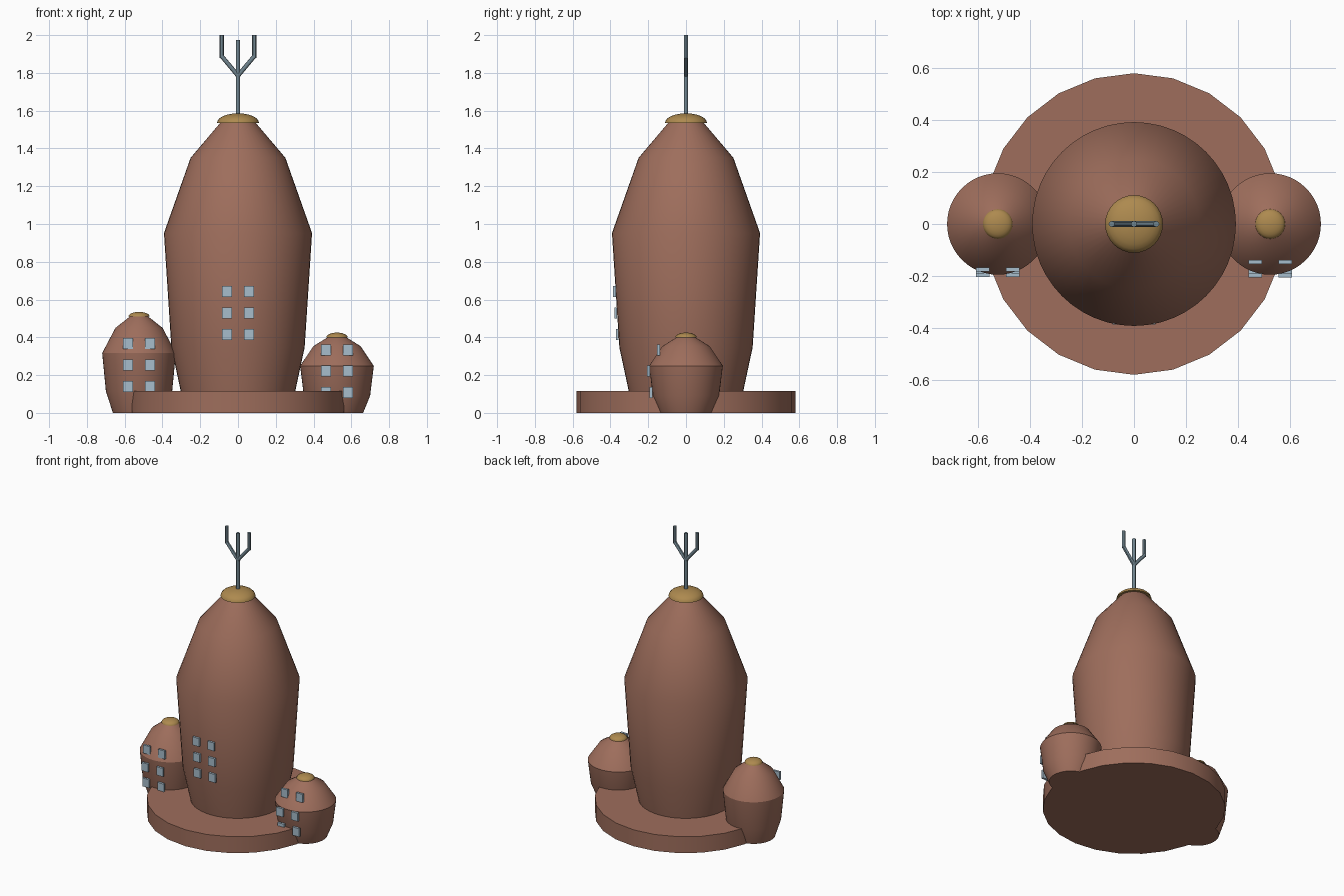
import bpy, bmesh, math
from mathutils import Vector

if "Cube" in bpy.data.objects:
    bpy.data.objects.remove(bpy.data.objects["Cube"])


def material(name, rgb):
    m = bpy.data.materials.new(name)
    m.diffuse_color = (*rgb, 1)
    m.use_nodes = True
    m.node_tree.nodes["Principled BSDF"].inputs["Base Color"].default_value = m.diffuse_color
    return m


CLAY = material("clay brown", (0.342, 0.155, 0.107))
GOLD = material("old gold", (0.42, 0.253, 0.078))
GLASS = material("pale window blue", (0.39, 0.51, 0.604))
STEEL = material("slate steel", (0.163, 0.233, 0.274))


def finish(name, bm, mat, smooth=True):
    bmesh.ops.recalc_face_normals(bm, faces=bm.faces)
    mesh = bpy.data.meshes.new(name)
    bm.to_mesh(mesh)
    bm.free()
    mesh.materials.append(mat)
    ob = bpy.data.objects.new(name, mesh)
    bpy.context.collection.objects.link(ob)
    if smooth:
        bpy.ops.object.select_all(action='DESELECT')
        ob.select_set(True)
        bpy.context.view_layer.objects.active = ob
        bpy.ops.object.shade_smooth_by_angle(angle=math.radians(30))
    return ob


def lathe(name, profile, x, mat, sides=48):
    """Closed solid of revolution from (radius, z) points."""
    bm = bmesh.new()
    rings = []
    for r, z in profile:
        rings.append([bm.verts.new((x + r * math.sin(2 * math.pi * i / sides),
                                    r * math.cos(2 * math.pi * i / sides), z))
                      for i in range(sides)])
    for a, b in zip(rings, rings[1:]):
        for i in range(sides):
            j = (i + 1) % sides
            bm.faces.new((a[i], a[j], b[j], b[i]))
    bm.faces.new(rings[0])
    bm.faces.new(rings[-1])
    return finish(name, bm, mat)


def radius_at(profile, z):
    for (r0, z0), (r1, z1) in zip(profile, profile[1:]):
        if z0 <= z <= z1:
            return r0 + (r1 - r0) * (z - z0) / (z1 - z0)


# Pod shape shared by the tower and both turrets: (relative radius, relative z)
SHAPE = [(0.71, 0), (0.90, 0.225), (1.0, 0.618), (0.64, 0.877), (0.23, 1.0)]


def pod(name, x, radius, height, cap_r, cap_h, window_z):
    profile = [(radius * r, height * z) for r, z in SHAPE]
    lathe(name, profile, x, CLAY)
    # gold dome
    dome = [(cap_r * math.cos(a), height - 0.004 + cap_h * math.sin(a))
            for a in (math.radians(d) for d in (0, 15, 30, 45, 60, 75, 88))]
    lathe(name + "_cap", dome, x, GOLD, 32)
    # two columns of window plates on the front
    bm = bmesh.new()
    for z in window_z:
        y = -radius_at(profile, z) - 0.007
        for side in (-1, 1):
            cube = bmesh.ops.create_cube(bm, size=1)["verts"]
            bmesh.ops.scale(bm, vec=(0.051, 0.015, 0.058), verts=cube)
            bmesh.ops.translate(bm, vec=(x + side * 0.058, y, z), verts=cube)
    finish(name + "_windows", bm, GLASS, smooth=False)


# Base disc
lathe("base", [(0.58, 0), (0.58, 0.115)], 0, CLAY, 24)

# Tower and turrets
pod("tower", 0, 0.392, 1.54, 0.111, 0.05, (0.415, 0.529, 0.643))
pod("left_turret", -0.524, 0.195, 0.513, 0.057, 0.026, (0.14, 0.254, 0.368))
pod("right_turret", 0.524, 0.195, 0.403, 0.057, 0.026, (0.108, 0.221, 0.333))


def rod(bm, a, b, r=0.0115, sides=12):
    a, b = Vector(a), Vector(b)
    d = b - a
    verts = bmesh.ops.create_cone(bm, cap_ends=True, segments=sides, radius1=r,
                                  radius2=r, depth=d.length)["verts"]
    bmesh.ops.rotate(bm, verts=verts, cent=(0, 0, 0),
                     matrix=Vector((0, 0, 1)).rotation_difference(d).to_matrix())
    bmesh.ops.translate(bm, verts=verts, vec=(a + b) / 2)


# Three-pronged antenna
bm = bmesh.new()
rod(bm, (0, 0, 1.57), (0, 0, 1.975))
for s in (-1, 1):
    rod(bm, (0, 0, 1.785), (s * 0.086, 0, 1.888))
    rod(bm, (s * 0.086, 0, 1.88), (s * 0.086, 0, 2.0))
finish("antenna", bm, STEEL)
